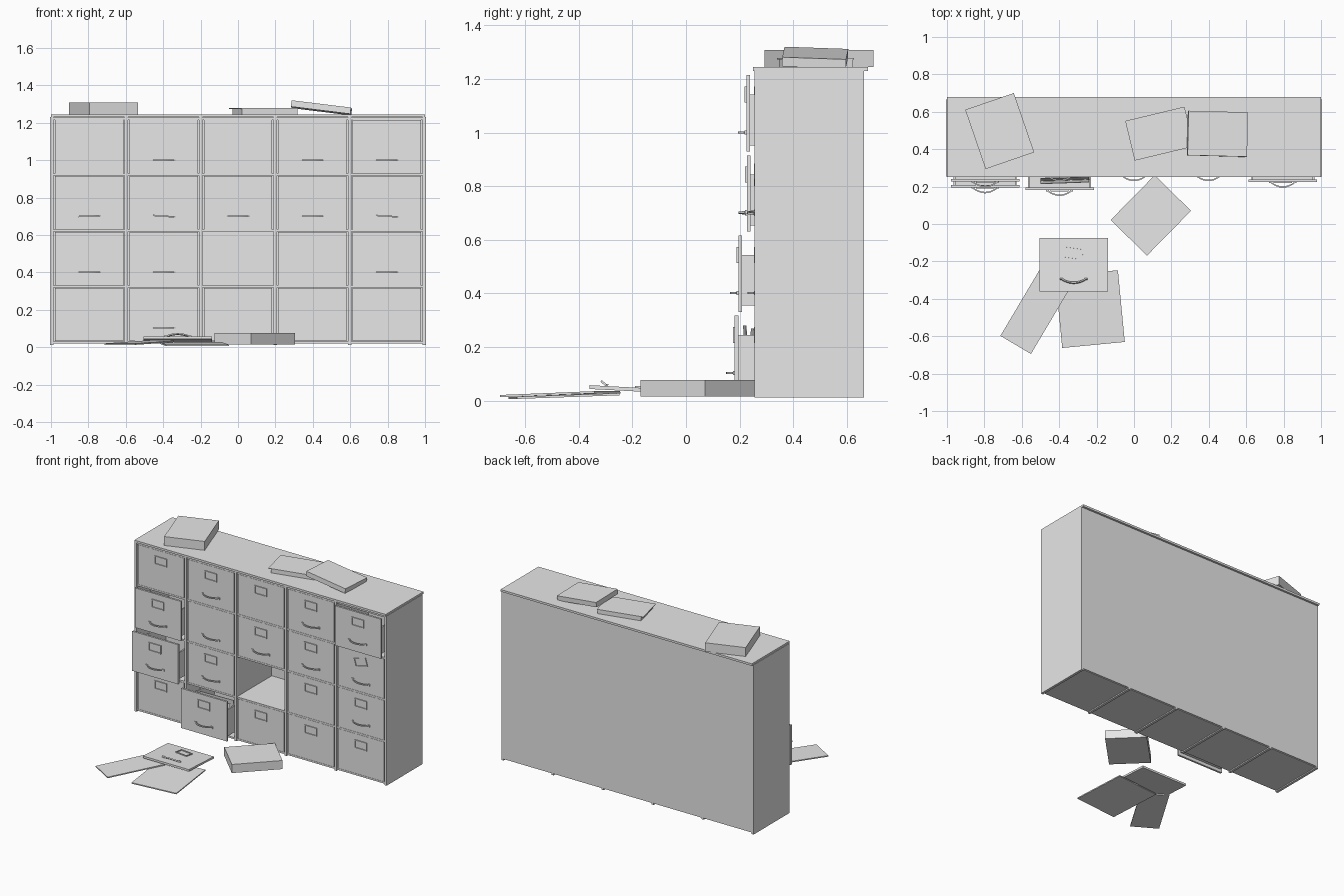
import bpy, bmesh, math
from mathutils import Matrix, Vector, Euler

if "Cube" in bpy.data.objects:
    bpy.data.objects.remove(bpy.data.objects["Cube"])

grey = bpy.data.materials.new("plain_grey")
grey.use_nodes = True
grey.diffuse_color = (0.8, 0.8, 0.8, 1)
grey.node_tree.nodes["Principled BSDF"].inputs["Base Color"].default_value = (0.8, 0.8, 0.8, 1)


def place(x, y, z, rx=0, ry=0, rz=0):
    angles = [math.radians(a) for a in (rx, ry, rz)]
    return Matrix.Translation((x, y, z)) @ Euler(angles).to_matrix().to_4x4()


def add_box(bm, size, matrix):
    bmesh.ops.create_cube(bm, size=1, matrix=matrix @ Matrix.Diagonal((*size, 1)))


def span(bm, x0, x1, y0, y1, z0, z1):
    add_box(bm, (x1 - x0, y1 - y0, z1 - z0),
            place((x0 + x1) / 2, (y0 + y1) / 2, (z0 + z1) / 2))


def finish(name, bm, matrix=None):
    bmesh.ops.recalc_face_normals(bm, faces=bm.faces)
    mesh = bpy.data.meshes.new(name)
    bm.to_mesh(mesh)
    bm.free()
    mesh.materials.append(grey)
    obj = bpy.data.objects.new(name, mesh)
    if matrix:
        obj.matrix_world = matrix
    bpy.context.collection.objects.link(obj)


def single_box(name, size, matrix):
    bm = bmesh.new()
    add_box(bm, size, Matrix())
    finish(name, bm, matrix)


FRONT, BACK, PITCH = 0.255, 0.665, 0.398
ROW_PITCH, ROW_START = 0.299, 0.175
WIDTH, HEIGHT, THICK = 0.366, 0.285, 0.014

# Cabinet shell: top, back, uprights and shelves
single_box("cabinet_top", (2, 0.43, 0.015), place(0, 0.465, 1.2375))
bm = bmesh.new()
span(bm, -0.99, 0.99, BACK - 0.01, BACK, 0.025, 1.232)
finish("back_panel", bm)

bm = bmesh.new()
for i in range(6):
    x = (i - 2.5) * PITCH
    span(bm, x - 0.009, x + 0.009, FRONT, BACK, 0.012, 1.232)
finish("uprights", bm)

bm = bmesh.new()
for i in range(5):
    z = 0.026 + i * ROW_PITCH
    span(bm, -0.99, 0.99, FRONT + 0.004, BACK - 0.005, z - 0.006, z + 0.006)
finish("shelves", bm)


def add_handle(bm, matrix):
    # Bowed square bar with a small pad at each end
    rings = []
    for i in range(11):
        t = i / 5 - 1
        centre = Vector((t * 0.063, -0.004 - 0.023 * (1 - t * t), 0))
        rings.append([bm.verts.new(matrix @ (centre + Vector((0, y, z))))
                      for y, z in ((-.004, -.004), (.004, -.004), (.004, .004), (-.004, .004))])
    for a, b in zip(rings, rings[1:]):
        for k in range(4):
            bm.faces.new((a[k], a[k - 1], b[k - 1], b[k]))
    bm.faces.new(rings[0])
    bm.faces.new(rings[-1])
    for side in (-1, 1):
        add_box(bm, (0.016, 0.006, 0.015), matrix @ place(side * 0.065, -0.003, 0))


def add_label(bm, matrix):
    # Rectangular card holder made from four strips
    for side in (-1, 1):
        add_box(bm, (0.098, 0.007, 0.006), matrix @ place(0, -0.003, side * 0.027))
        add_box(bm, (0.006, 0.007, 0.06), matrix @ place(side * 0.046, -0.003, 0))


def drawer(name, matrix, handle=None, label=None, box=False):
    bm = bmesh.new()
    add_box(bm, (WIDTH, THICK, HEIGHT), place(0, THICK / 2, 0))
    finish(name + "_front", bm, matrix)
    if handle:
        bm = bmesh.new()
        add_handle(bm, handle)
        finish(name + "_handle", bm, matrix)
    if label:
        bm = bmesh.new()
        add_label(bm, label)
        finish(name + "_label_holder", bm, matrix)
    if box:
        bm = bmesh.new()
        depth = 0.36
        for side in (-1, 1):
            x = side * 0.164
            span(bm, x - 0.005, x + 0.005, THICK, depth, -0.12, 0.07)
        span(bm, -0.165, 0.165, THICK, depth, -0.12, -0.11)
        span(bm, -0.165, 0.165, depth - 0.01, depth, -0.12, 0.07)
        finish(name + "_box", bm, matrix)


# Drawer grid, rows counted from the bottom and columns from the model's right
pulled = {(0, 1): 0.195, (0, 2): 0.227, (1, 0): 0.181, (4, 3): 0.225}
no_handle = {(0, 0), (0, 3), (2, 0), (2, 3), (3, 0), (3, 1), (4, 0)}
handle_tilt = {(1, 2): 4, (0, 2): -2, (4, 2): 4}
for col in range(5):
    for row in range(4):
        key = (col, row)
        if key == (2, 1):
            continue
        y = pulled.get(key, FRONT + 0.005)
        handle = None if key in no_handle else place(0, 0, -0.072, 0, handle_tilt.get(key, 0))
        tilt = -16 if key == (4, 2) else 0
        label = None if key == (1, 2) else place(0, 0, 0.07, 0, tilt)
        matrix = place((col - 2) * PITCH, y, ROW_START + row * ROW_PITCH)
        drawer(f"drawer_{col + 1}_{row + 1}", matrix, handle, label, key in pulled)

# Folders poking out of the low open drawer
for i, (y, h, lean) in enumerate(((0.225, 0.21, 3), (0.242, 0.2, -4), (0.3, 0.21, 6))):
    single_box(f"folder_{i + 1}", (0.26, 0.004, h), place(-0.37, y, 0.07 + h / 2, lean, 0, 2))

# Broken drawer lying on the floor: front, side and base boards
drawer("fallen_drawer", place(-0.322, -0.218, 0.05, -93, 0, 0),
       place(0, 0, -0.075, 55), place(0, 0, 0.064, 0, 8))
single_box("fallen_side_board", (0.41, 0.19, 0.008), place(-0.528, -0.47, 0.024, 0, -2, 59.3))
single_box("fallen_base_board", (0.336, 0.385, 0.008), place(-0.235, -0.455, 0.017, 2, 0, 5.5))

# Storage boxes and books
single_box("floor_box", (0.272, 0.336, 0.062), place(0.09, 0.046, 0.046, 0, 0, -44.5))
single_box("top_box", (0.275, 0.335, 0.064), place(-0.718, 0.497, 1.277, 0, 0, 19))
flat = place(0.137, 0.483, 1.245, 0, 0, 13.5)
bm = bmesh.new()
span(bm, -0.145, 0.162, -0.105, 0.105, 0, 0.028)
finish("flat_book_pages", bm, flat)
bm = bmesh.new()
span(bm, -0.163, 0.163, -0.109, 0.109, 0.028, 0.033)
finish("flat_book_cover", bm, flat)
single_box("leaning_book", (0.32, 0.238, 0.034), place(0.446, 0.482, 1.28, -2, 7, -1.5))
